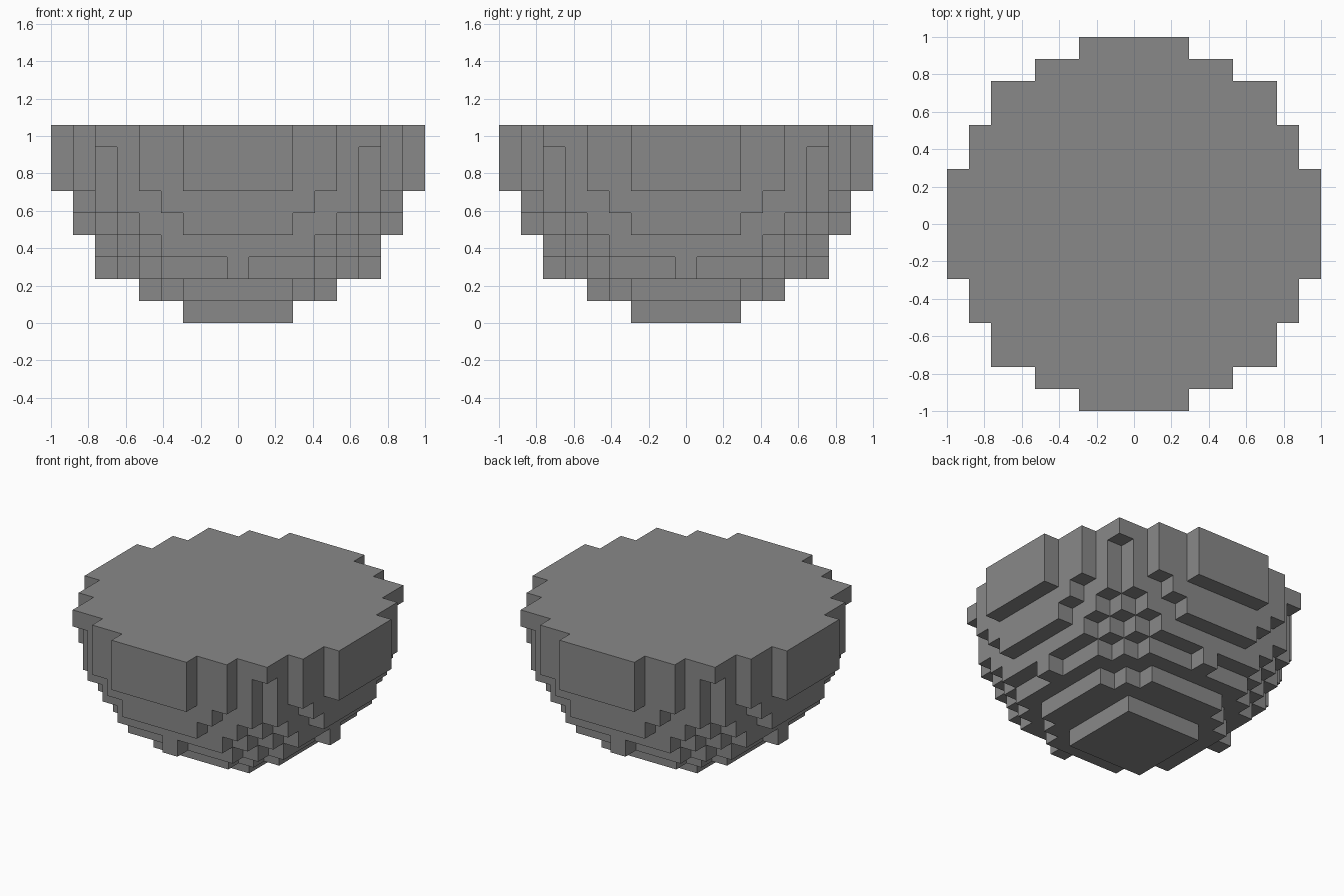
import bpy
import bmesh
from itertools import product
from mathutils import Vector

CELL = 2 / 17          # seventeen blocks across
REACH = 8              # blocks from the centre to the rim
LIMIT = 8.5 ** 2       # squared radius in blocks

cube = bpy.data.objects.get("Cube")
if cube:
    bpy.data.objects.remove(cube, do_unlink=True)


def make_material(name, colour):
    mat = bpy.data.materials.new(name)
    mat.use_nodes = True
    mat.diffuse_color = colour
    mat.node_tree.nodes["Principled BSDF"].inputs["Base Color"].default_value = colour
    return mat


def filled(x, y, z):
    """True where a block lies inside the lower half of the ball."""
    return z <= 0 and x * x + y * y + z * z <= LIMIT


def add_side(bm, block, axis, sign):
    """Add one outward facing square of a block."""
    normal = Vector((0, 0, 0))
    normal[axis] = sign
    u = Vector((0, 0, 0))
    u[(axis + 1) % 3] = 0.5
    v = normal.cross(u)
    middle = Vector(block) + normal * 0.5 + Vector((0, 0, REACH + 0.5))
    corners = (-u - v, u - v, u + v, v - u)
    bm.faces.new([bm.verts.new((middle + c) * CELL) for c in corners])


# Stepped half ball: keep only block sides that face open space
bm = bmesh.new()
span = range(-REACH, REACH + 1)
for block in product(span, span, range(-REACH, 1)):
    if not filled(*block):
        continue
    for axis, sign in product(range(3), (-1, 1)):
        neighbour = list(block)
        neighbour[axis] += sign
        if not filled(*neighbour):
            add_side(bm, block, axis, sign)
bmesh.ops.remove_doubles(bm, verts=bm.verts, dist=CELL / 100)

mesh = bpy.data.meshes.new("stepped_half_ball")
bm.to_mesh(mesh)
bm.free()
mesh.materials.append(make_material("stone grey", (0.25, 0.25, 0.25, 1)))
half_ball = bpy.data.objects.new("stepped_half_ball", mesh)
bpy.context.collection.objects.link(half_ball)
